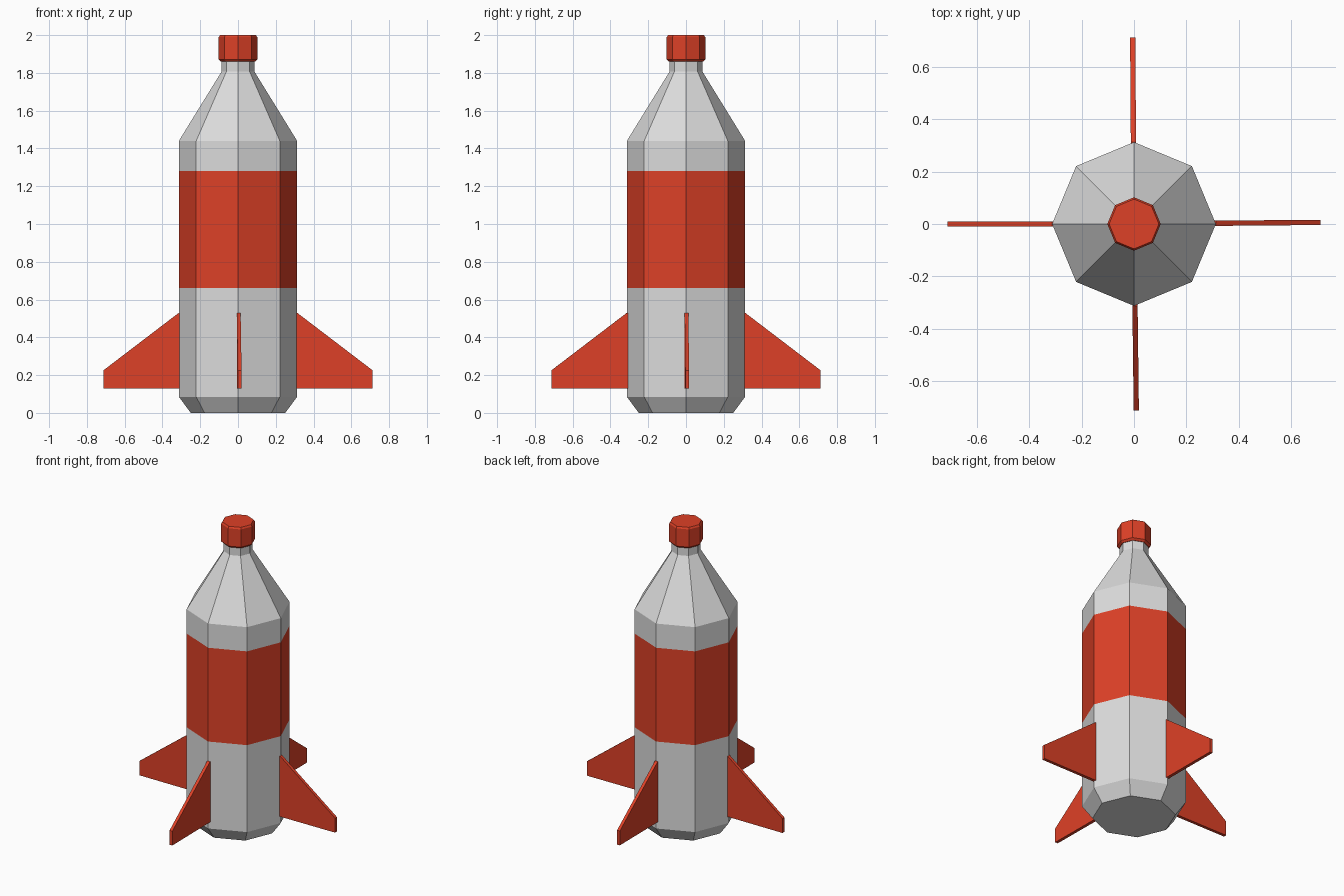
import bpy, bmesh, math

if "Cube" in bpy.data.objects:
    bpy.data.objects.remove(bpy.data.objects["Cube"])


def material(name, rgb):
    m = bpy.data.materials.new(name)
    m.diffuse_color = (*rgb, 1)
    m.use_nodes = True
    m.node_tree.nodes["Principled BSDF"].inputs["Base Color"].default_value = m.diffuse_color
    return m


GREY = material("light grey", (0.72, 0.72, 0.72))
RED = material("red", (0.73, 0.052, 0.02))


def finish(name, bm, mats):
    bmesh.ops.recalc_face_normals(bm, faces=bm.faces)
    me = bpy.data.meshes.new(name)
    bm.to_mesh(me)
    bm.free()
    for m in mats:
        me.materials.append(m)
    ob = bpy.data.objects.new(name, me)
    bpy.context.collection.objects.link(ob)
    return ob


def lathe(name, profile, mats, sides=8, rule=None):
    """Closed faceted solid from (radius, z) rings."""
    bm = bmesh.new()
    rings = [[bm.verts.new((r * math.cos(i * math.tau / sides),
                            r * math.sin(i * math.tau / sides), z))
              for i in range(sides)] for r, z in profile]
    for a, b in zip(rings, rings[1:]):
        for i in range(sides):
            j = (i + 1) % sides
            bm.faces.new((a[i], a[j], b[j], b[i]))
    bm.faces.new(rings[0][::-1])
    bm.faces.new(rings[-1])
    if rule:
        for f in bm.faces:
            f.material_index = rule(f.calc_center_median().z)
    return finish(name, bm, mats)


# Bottle body with a red label band, coloured by height
lathe("bottle_body",
      [(0.25, 0), (0.313, 0.085), (0.313, 0.66), (0.313, 1.28),
       (0.313, 1.44), (0.087, 1.807), (0.087, 1.87)],
      [GREY, RED], rule=lambda z: int(0.7 < z < 1.2))

# Screw cap with small chamfers
lathe("cap", [(0.09, 1.86), (0.102, 1.872), (0.102, 1.989), (0.095, 2.0)], [RED])


# Four fins, three of them turned very slightly off axis
def fin(name, angle):
    outline = [(0.295, 0.13), (0.713, 0.13), (0.713, 0.225), (0.313, 0.53), (0.295, 0.53)]
    bm = bmesh.new()
    face = bm.faces.new([bm.verts.new((x, -0.01, z)) for x, z in outline])
    ext = bmesh.ops.extrude_face_region(bm, geom=[face])
    verts = [v for v in ext["geom"] if isinstance(v, bmesh.types.BMVert)]
    bmesh.ops.translate(bm, vec=(0, 0.02, 0), verts=verts)
    ob = finish(name, bm, [RED])
    ob.rotation_euler.z = math.radians(angle)


for name, angle in (("right_fin", 0.5), ("back_fin", 90.4),
                    ("left_fin", 180), ("front_fin", 270.7)):
    fin(name, angle)
